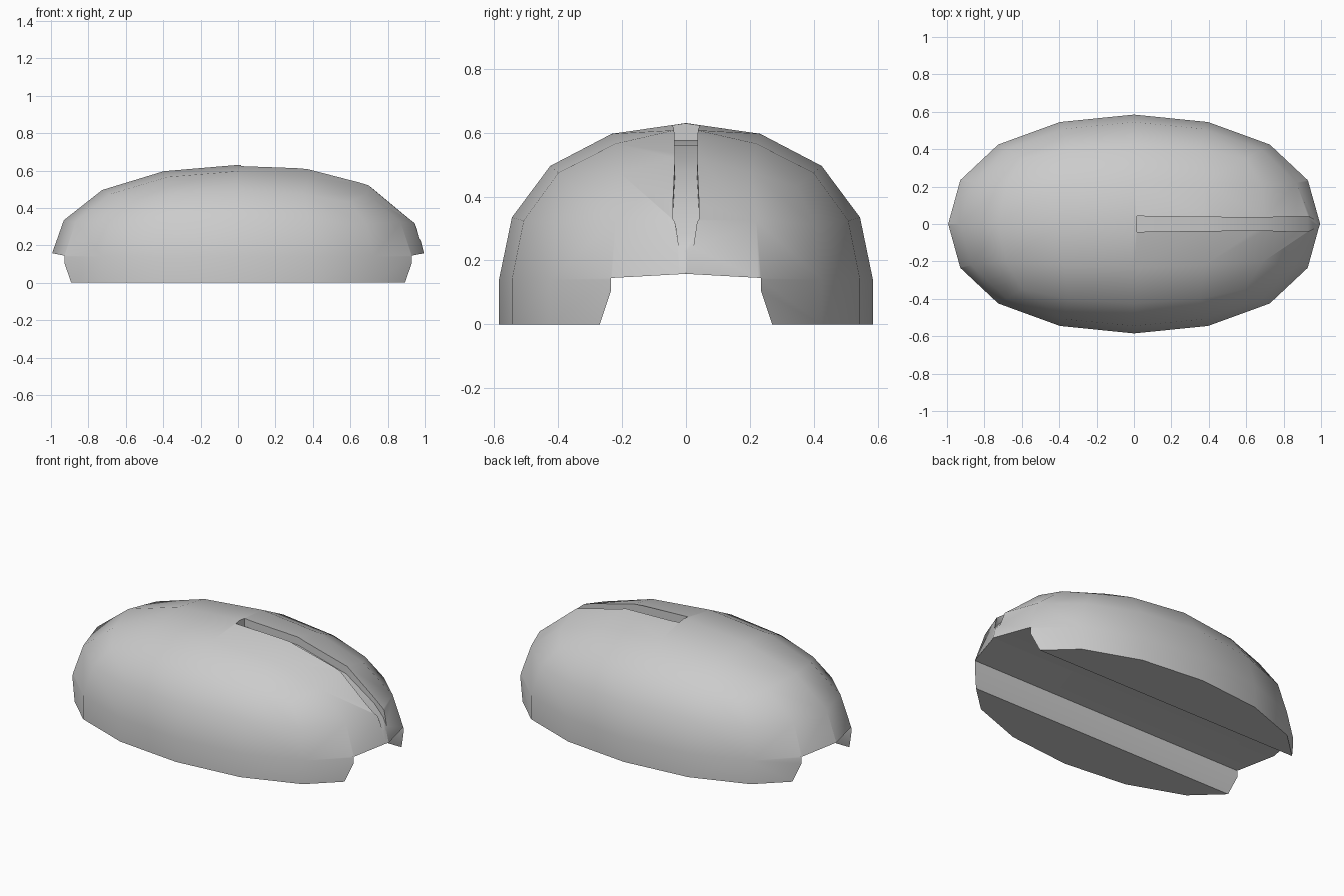
import bpy, bmesh
from mathutils import Vector

if "Cube" in bpy.data.objects:
    bpy.data.objects.remove(bpy.data.objects["Cube"])


def new_object(name, bm):
    bmesh.ops.recalc_face_normals(bm, faces=bm.faces)
    me = bpy.data.meshes.new(name)
    bm.to_mesh(me)
    bm.free()
    ob = bpy.data.objects.new(name, me)
    bpy.context.collection.objects.link(ob)
    return ob


def loft(name, rings):
    """Closed solid through rings of equal point count."""
    bm = bmesh.new()
    loops = [[bm.verts.new(p) for p in r] for r in rings]
    n = len(loops[0])
    for a, b in zip(loops, loops[1:]):
        for i in range(n):
            j = (i + 1) % n
            bm.faces.new((a[i], a[j], b[j], b[i]))
    bm.faces.new(loops[0])
    bm.faces.new(loops[-1])
    return new_object(name, bm)


def activate(ob):
    bpy.ops.object.select_all(action='DESELECT')
    ob.select_set(True)
    bpy.context.view_layer.objects.active = ob


# Rounded dome from a subdivided cube
bm = bmesh.new()
bmesh.ops.create_cube(bm, size=2)
shell = new_object("shell", bm)
activate(shell)
sub = shell.modifiers.new("round", 'SUBSURF')
sub.levels = sub.render_levels = 2
bpy.ops.object.modifier_apply(modifier="round")

bm = bmesh.new()
bm.from_mesh(shell.data)
half = max(v.co.x for v in bm.verts)
BASE = 0.14
for v in bm.verts:
    v.co = Vector((v.co.x / half, v.co.y / half * 0.585, v.co.z / half * 0.49 + BASE))
bmesh.ops.bisect_plane(bm, geom=bm.verts[:] + bm.edges[:] + bm.faces[:], dist=1e-4,
                       plane_co=(0, 0, BASE), plane_no=(0, 0, 1), clear_inner=True)

# Slightly raised ridge line on the grooved half
ridge = {0.4: (0.37, 0.616), 0.73: (0.70, 0.53), 0.93: (0.955, 0.32)}
for v in bm.verts:
    if abs(v.co.y) < 1e-3 and v.co.z > BASE + 0.01:
        for x, (nx, nz) in ridge.items():
            if abs(v.co.x - x) < 0.04:
                v.co.x, v.co.z = nx, nz
                break

# Straight skirt down to the ground, closed underneath
rim = [e for e in bm.edges if e.is_boundary]
ext = bmesh.ops.extrude_edge_only(bm, edges=rim)["geom"]
for v in ext:
    if isinstance(v, bmesh.types.BMVert):
        v.co.z = 0
bmesh.ops.holes_fill(bm, edges=[e for e in bm.edges if e.is_boundary], sides=0)
bmesh.ops.recalc_face_normals(bm, faces=bm.faces)
bm.to_mesh(shell.data)
bm.free()

# Channel through the underside
side = [(0.286, -0.05), (0.235, 0.105), (0.235, 0.145)]
section = side + [(0, 0.158)] + [(-y, z) for y, z in reversed(side)]
channel = loft("channel_cutter", [[(x, y, z) for y, z in section] for x in (-1.2, 1.2)])

# Groove along the top, tapering to a point at the end: x, half width, floor z
path = [(0.015, 0.042, 0.575), (0.37, 0.037, 0.56), (0.69, 0.034, 0.475),
        (0.87, 0.041, 0.345), (0.93, 0.04, 0.28), (1.01, 0.002, 0.19)]
groove = loft("groove_cutter", [[(x, -w, f), (x, w, f), (x, w, 0.8), (x, -w, 0.8)]
                                for x, w, f in path])

for cutter in (channel, groove):
    cutter.hide_render = True
    activate(shell)
    mod = shell.modifiers.new("cut", 'BOOLEAN')
    mod.operation = 'DIFFERENCE'
    mod.solver = 'EXACT'
    mod.object = cutter
    bpy.ops.object.modifier_apply(modifier="cut")
    bpy.data.objects.remove(cutter)

activate(shell)
bpy.ops.object.shade_smooth_by_angle(angle=0.6)
